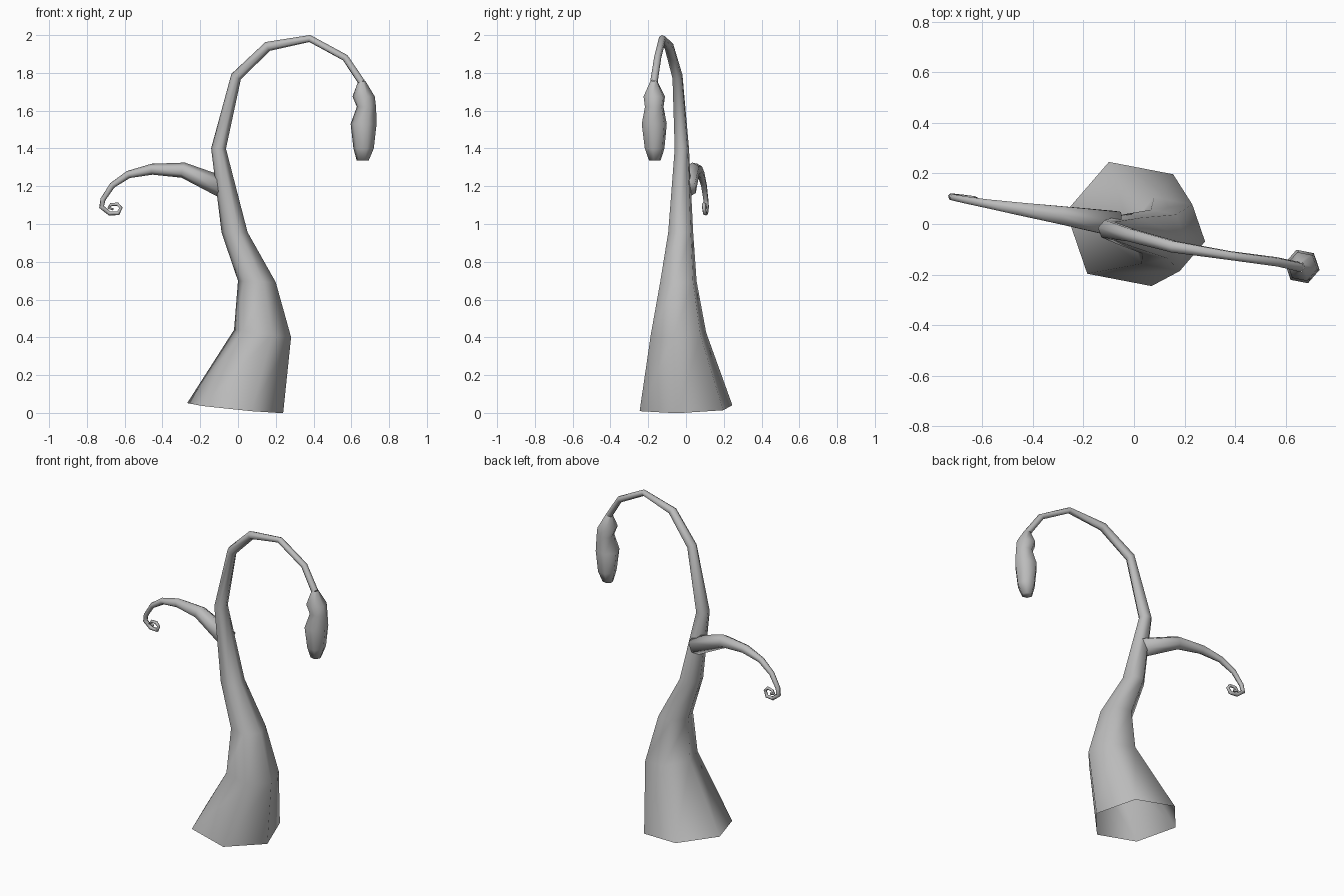
import bpy, bmesh
from math import cos, sin, pi, radians
from mathutils import Vector

cube = bpy.data.objects.get("Cube")
if cube:
    bpy.data.objects.remove(cube)

bark = bpy.data.materials.new("grey_bark")
bark.use_nodes = True
grey = (0.5, 0.5, 0.5, 1)
bark.diffuse_color = grey
bark.node_tree.nodes["Principled BSDF"].inputs["Base Color"].default_value = grey


def tube(name, path, side, start_angle=0, leans={}, cap_start=False, cap_end=False, sides=6):
    """Skin a tapering tube through (x, y, z, radius) points."""
    pts = [Vector(p[:3]) for p in path]
    bm = bmesh.new()
    rings = []
    side = Vector(side)
    for i, p in enumerate(pts):
        into = (p - pts[max(i - 1, 0)]).normalized()
        out = (pts[min(i + 1, len(pts) - 1)] - p).normalized()
        axis = Vector(leans.get(i, into + out)).normalized()
        side = (side - axis * side.dot(axis)).normalized()
        up = axis.cross(side)
        ring = []
        for k in range(sides):
            a = radians(start_angle) + 2 * pi * k / sides
            ring.append(bm.verts.new(p + (side * cos(a) + up * sin(a)) * path[i][3]))
        rings.append(ring)
    for low, high in zip(rings, rings[1:]):
        for k in range(sides):
            n = (k + 1) % sides
            bm.faces.new((low[k], low[n], high[n], high[k]))
    if cap_start:
        bm.faces.new(rings[0][::-1])
    if cap_end:
        bm.faces.new(rings[-1])
    for f in bm.faces:
        f.smooth = True
    mesh = bpy.data.meshes.new(name)
    bm.to_mesh(mesh)
    bm.free()
    mesh.materials.append(bark)
    obj = bpy.data.objects.new(name, mesh)
    bpy.context.collection.objects.link(obj)
    return obj


# Hollow trunk that tapers into the drooping stem
tube("trunk", [
    (-0.015, 0, 0.025, 0.26), (0.13, -0.04, 0.42, 0.155), (0.1, -0.04, 0.695, 0.102),
    (-0.018, -0.028, 0.955, 0.07), (-0.103, -0.022, 1.4, 0.04), (-0.01, -0.045, 1.78, 0.029),
    (0.157, -0.09, 1.94, 0.026), (0.38, -0.125, 1.982, 0.019), (0.568, -0.15, 1.88, 0.019),
    (0.655, -0.17, 1.75, 0.02)],
    side=(1, 0, 0), start_angle=-11,
    leans={0: (0.1, -0.03, 1), 1: (0.13, 0, 1), 2: (0.04, 0, 1), 3: (-0.02, 0, 1)})

# Hanging bud at the stem tip
level = (0, 0, -1)
tube("bud", [
    (0.655, -0.17, 1.755, 0.02), (0.665, -0.168, 1.675, 0.06), (0.68, -0.168, 1.62, 0.052),
    (0.665, -0.168, 1.53, 0.07), (0.665, -0.166, 1.4, 0.055), (0.66, -0.165, 1.335, 0.032)],
    side=(1, 0, 0), start_angle=11, leans={i: level for i in range(1, 6)}, cap_end=True)

# Side branch ending in a curled tendril
tube("branch", [
    (-0.07, 0, 1.19, 0.058), (-0.29, 0.035, 1.285, 0.041), (-0.455, 0.06, 1.29, 0.029),
    (-0.58, 0.08, 1.262, 0.02), (-0.665, 0.095, 1.205, 0.016), (-0.715, 0.105, 1.13, 0.014),
    (-0.722, 0.108, 1.09, 0.014), (-0.68, 0.105, 1.056, 0.012), (-0.635, 0.1, 1.056, 0.011),
    (-0.62, 0.095, 1.085, 0.01), (-0.637, 0.095, 1.105, 0.01), (-0.672, 0.1, 1.103, 0.009),
    (-0.685, 0.102, 1.085, 0.009), (-0.66, 0.1, 1.078, 0.007)],
    side=(0, 0, 1), cap_start=True, cap_end=True)
